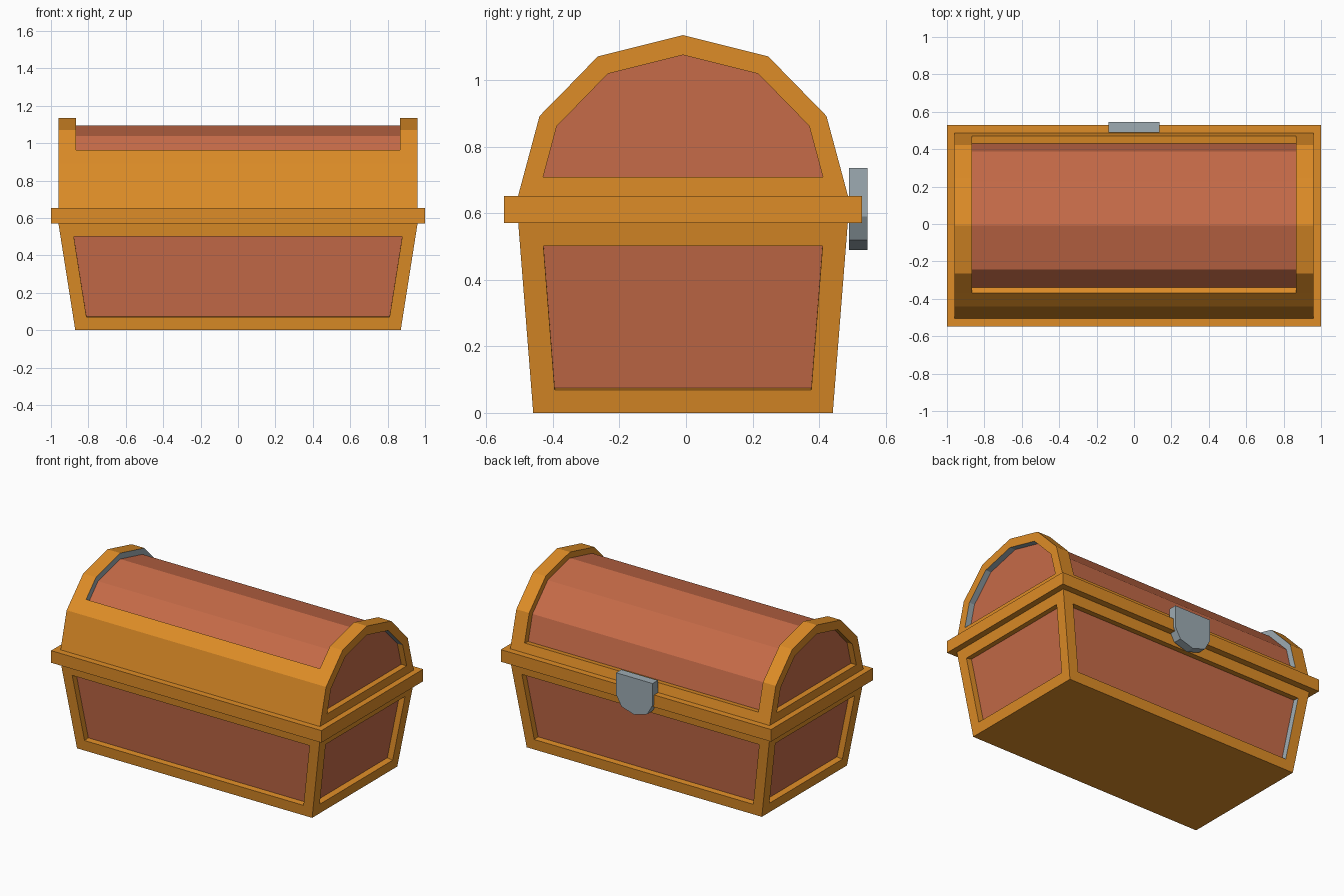
import bpy, bmesh, math
from mathutils import Vector

if "Cube" in bpy.data.objects:
    bpy.data.objects.remove(bpy.data.objects["Cube"])

YC = -0.009      # chest centre in y (the latch sticks out at +y)
DEPTH = 0.04     # recess depth of all panels


def material(name, rgb):
    m = bpy.data.materials.new(name)
    m.diffuse_color = (*rgb, 1)
    m.use_nodes = True
    m.node_tree.nodes["Principled BSDF"].inputs["Base Color"].default_value = m.diffuse_color
    return m


MATS = [material("golden_wood", (0.73, 0.265, 0.02)),
        material("red_brown_panel", (0.565, 0.147, 0.065)),
        material("grey_metal", (0.34, 0.41, 0.45))]
FRAME, PANEL, METAL = 0, 1, 2


def finish(name, bm):
    bmesh.ops.recalc_face_normals(bm, faces=bm.faces[:])
    me = bpy.data.meshes.new(name)
    bm.to_mesh(me)
    bm.free()
    for m in MATS:
        me.materials.append(m)
    ob = bpy.data.objects.new(name, me)
    bpy.context.scene.collection.objects.link(ob)
    return ob


def frustum(sections):
    """Stack of rectangles (half x, half y, z), closed at both ends."""
    bm = bmesh.new()
    rings = [[bm.verts.new((sx * hx, YC + sy * hy, z))
              for sx, sy in ((-1, -1), (1, -1), (1, 1), (-1, 1))] for hx, hy, z in sections]
    for a, b in zip(rings, rings[1:]):
        for i in range(4):
            j = (i + 1) % 4
            bm.faces.new((a[i], a[j], b[j], b[i]))
    bm.faces.new(rings[0][::-1])
    bm.faces.new(rings[-1])
    bm.normal_update()
    return bm


def sink_panel(bm, face, margin):
    """Inset a face, push it in, colour it; returns the recess walls."""
    bmesh.ops.inset_individual(bm, faces=[face], thickness=margin, use_even_offset=True)
    bm.normal_update()
    walls = bmesh.ops.inset_individual(bm, faces=[face], thickness=0.0, depth=-DEPTH)["faces"]
    face.material_index = PANEL
    bm.normal_update()
    return walls


# Tapered body with four recessed panels
bm = frustum([(0.87, 0.45, 0), (0.96, 0.495, 0.57)])
for f in [f for f in bm.faces if abs(f.normal.z) < 0.5]:
    is_back = f.normal.y > 0.5
    for w in sink_panel(bm, f, 0.07):
        if is_back and w.calc_center_median().x < -0.7:
            w.material_index = METAL
finish("chest_body", bm)

# Rim between body and lid
finish("rim", frustum([(1.0, 0.538, 0.571), (1.0, 0.538, 0.652)]))

# Faceted barrel lid: profile (y, z) swept over four x stations
profile = [(-0.496, 0.65), (-0.431, 0.892), (-0.361, 0.963), (-0.256, 1.071), (0, 1.135),
           (0.256, 1.071), (0.431, 0.892), (0.48, 0.71), (0.496, 0.65)]
stations = [-0.96, -0.865, 0.865, 0.96]
bm = bmesh.new()
rows = [[bm.verts.new((x, YC + y, z)) for y, z in profile] for x in stations]
top_faces = []
for i in range(3):
    for j in range(len(profile) - 1):
        f = bm.faces.new((rows[i][j], rows[i + 1][j], rows[i + 1][j + 1], rows[i][j + 1]))
        if i == 1 and 2 <= j <= 6:
            top_faces.append(f)
    bm.faces.new((rows[i][0], rows[i][-1], rows[i + 1][-1], rows[i + 1][0]))
ends = [bm.faces.new(rows[0]), bm.faces.new(rows[-1])]
bmesh.ops.recalc_face_normals(bm, faces=bm.faces[:])
bm.normal_update()

# Recessed panels in the lid ends
for f in ends:
    right = f.normal.x > 0
    for w in sink_panel(bm, f, 0.058):
        c = w.calc_center_median()
        if right and c.z > 0.73 and not (c.y > 0.3 and c.z < 0.87):
            w.material_index = METAL

# Recessed curved panel on top and back of the lid
before = set(bm.faces)
geom = bmesh.ops.extrude_face_region(bm, geom=top_faces)["geom"]
inner = [g for g in geom if isinstance(g, bmesh.types.BMFace)]
leftover = [f for f in top_faces if f.is_valid and f not in inner]
if leftover:
    bmesh.ops.delete(bm, geom=leftover, context='FACES_ONLY')
for v in {v for f in inner for v in f.verts}:
    d = Vector((0, YC - v.co.y, 0.65 - v.co.z)).normalized()
    v.co += d * DEPTH
for f in inner:
    f.material_index = PANEL
for f in bm.faces:
    if f not in before and f not in inner and all(abs(v.co.x + 0.865) < 1e-3 for v in f.verts):
        f.material_index = METAL
finish("lid", bm)

# Latch plate at +y: straight top, rounded lower end
bm = bmesh.new()
outline = [(0.135, 0.735), (-0.135, 0.735)]
outline += [(-0.135 * math.cos(k * math.pi / 4), 0.59 - 0.1 * math.sin(k * math.pi / 4))
            for k in range(5)]
face = bm.faces.new([bm.verts.new((x, 0.49, z)) for x, z in outline])
ext = bmesh.ops.extrude_face_region(bm, geom=[face], use_keep_orig=True)["geom"]
bmesh.ops.translate(bm, vec=(0, 0.056, 0),
                    verts=[g for g in ext if isinstance(g, bmesh.types.BMVert)])
for f in bm.faces:
    f.material_index = METAL
finish("latch", bm)
